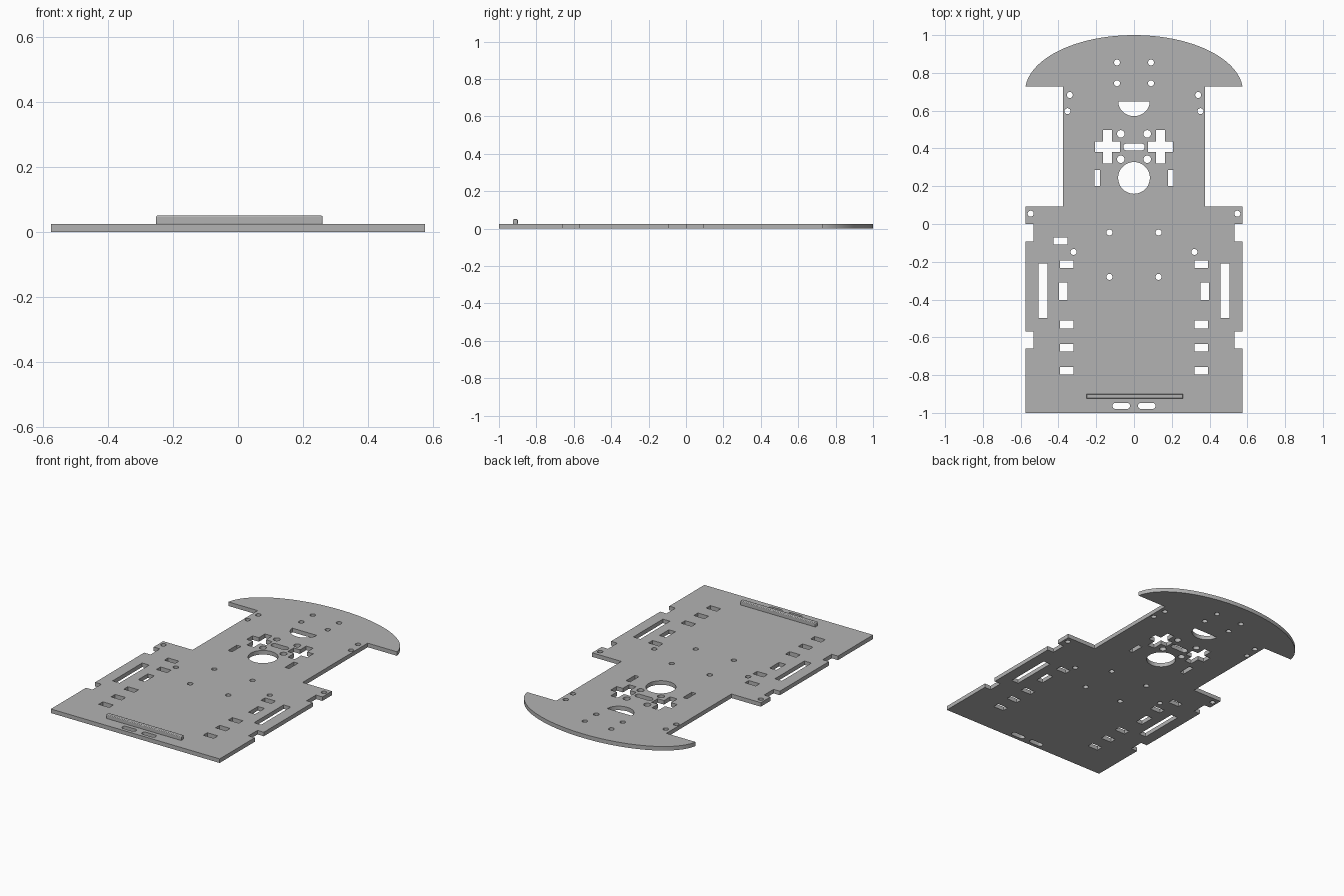
import bpy, bmesh
from math import sin, cos, pi, asin

cube = bpy.data.objects.get("Cube")
if cube:
    bpy.data.objects.remove(cube, do_unlink=True)

THICK = 0.025

grey = bpy.data.materials.new("plain grey")
grey.use_nodes = True
colour = (0.45, 0.45, 0.45, 1)
grey.diffuse_color = colour
grey.node_tree.nodes["Principled BSDF"].inputs["Base Color"].default_value = colour


def arc(x, y, rx, ry, start, end, steps):
    angles = [start + (end - start) * i / steps for i in range(steps + 1)]
    return [(x + rx * cos(a), y + ry * sin(a)) for a in angles]


def circle(x, y, r, steps=24):
    return arc(x, y, r, r, 0, 2 * pi, steps)[:-1]


def rect(x0, x1, y0, y1):
    return [(x0, y0), (x1, y0), (x1, y1), (x0, y1)]


def slot(x0, x1, y, r):
    return (arc(x1 - r, y, r, r, -pi / 2, pi / 2, 10)
            + arc(x0 + r, y, r, r, pi / 2, 3 * pi / 2, 10))


def cross(x, y, w, h, arm_w, arm_h):
    quarter = [(w, arm_h), (arm_w, arm_h), (arm_w, h)]
    pts = []
    for sx, sy in ((1, 1), (-1, 1), (-1, -1), (1, -1)):
        corner = quarter if sx * sy > 0 else quarter[::-1]
        pts += [(x + sx * px, y + sy * py) for px, py in corner]
    return pts


def flip(loop):
    return [(-x, y) for x, y in loop]


# Right half of the outline, from the straight edge up to the curved bumper
side = [(0.575, -1), (0.575, -0.658), (0.532, -0.658), (0.532, -0.57),
        (0.575, -0.57), (0.575, -0.092), (0.532, -0.092), (0.532, 0),
        (0.575, 0), (0.575, 0.093), (0.375, 0.093), (0.375, 0.727)]
start = asin(0.09)
bumper = arc(0, 0.7, 0.577, 0.3, start, pi - start, 64)
outline = side + bumper + flip(side)[::-1]

# Openings that appear on both sides
paired = [circle(x, y, 0.016) for x, y in (
    (0.09, 0.855), (0.09, 0.745), (0.34, 0.683), (0.352, 0.597),
    (0.547, 0.055), (0.13, -0.045), (0.13, -0.28), (0.32, -0.148))]
paired += [circle(0.07, y, 0.02) for y in (0.477, 0.343)]
paired += [rect(0.32, 0.392, y - 0.02, y + 0.02)
           for y in (-0.214, -0.532, -0.656, -0.776)]
paired += [rect(0.353, 0.398, -0.402, -0.31), rect(0.458, 0.506, -0.498, -0.21),
           rect(0.18, 0.208, 0.2, 0.286), slot(0.021, 0.114, -0.963, 0.016),
           cross(0.14, 0.409, 0.067, 0.089, 0.024, 0.029)]

# Openings that appear once
single = [circle(0, 0.244, 0.084, 48), slot(-0.057, 0.057, 0.408, 0.019),
          arc(0, 0.648, 0.083, 0.077, pi, 2 * pi, 24),
          rect(-0.426, -0.352, -0.108, -0.072)]

# Base plate: filled flat curve with holes, given thickness
curve = bpy.data.curves.new("base_plate", "CURVE")
curve.dimensions = "2D"
curve.fill_mode = "BOTH"
curve.extrude = THICK / 2
for loop in [outline] + single + paired + [flip(p) for p in paired]:
    spline = curve.splines.new("POLY")
    spline.points.add(len(loop) - 1)
    for point, (x, y) in zip(spline.points, loop):
        point.co = (x, y, 0, 1)
    spline.use_cyclic_u = True
source = bpy.data.objects.new("plate_profile", curve)
bpy.context.collection.objects.link(source)
bpy.context.view_layer.update()
mesh = bpy.data.meshes.new_from_object(
    source.evaluated_get(bpy.context.evaluated_depsgraph_get()))
bpy.data.objects.remove(source, do_unlink=True)

bm = bmesh.new()
bm.from_mesh(mesh)
bmesh.ops.remove_doubles(bm, verts=bm.verts, dist=0.0001)
bmesh.ops.translate(bm, verts=bm.verts, vec=(0, 0, THICK / 2))
bmesh.ops.recalc_face_normals(bm, faces=bm.faces)
bm.to_mesh(mesh)
bm.free()
plate = bpy.data.objects.new("base_plate", mesh)
bpy.context.collection.objects.link(plate)

# Raised bar near the straight edge, with softened top edges
bpy.ops.mesh.primitive_cube_add(size=1, location=(0.004, -0.912, 0.036))
bar = bpy.context.object
bar.name = "raised_bar"
bar.scale = (0.512, 0.025, 0.028)
bpy.ops.object.transform_apply(location=False, rotation=False, scale=True)
bevel = bar.modifiers.new("soft edges", "BEVEL")
bevel.width = 0.004
bevel.segments = 2

for part in (plate, bar):
    part.data.materials.clear()
    part.data.materials.append(grey)
    bpy.ops.object.select_all(action="DESELECT")
    part.select_set(True)
    bpy.context.view_layer.objects.active = part
    bpy.ops.object.shade_smooth_by_angle(angle=pi / 6)
